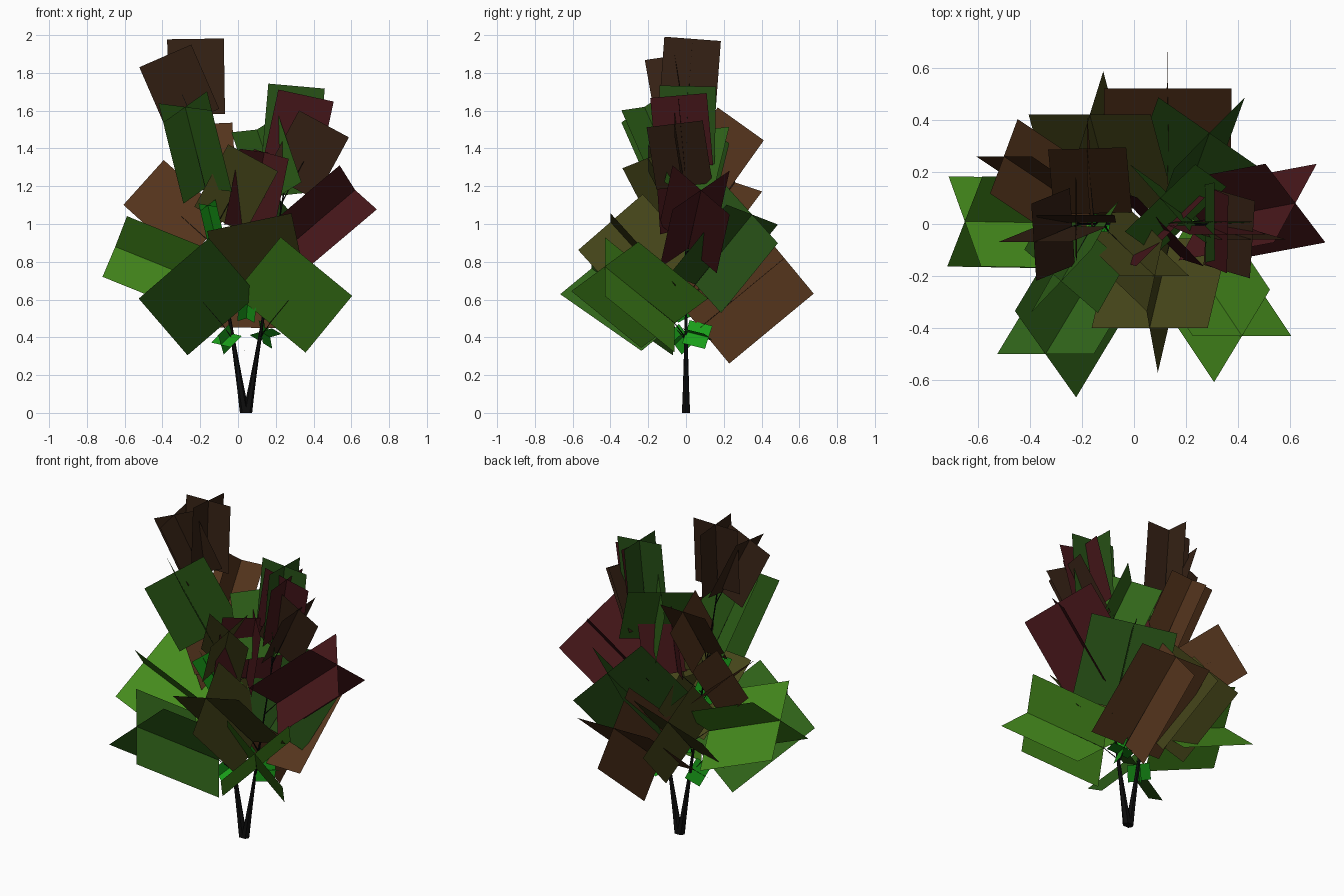
import bpy, bmesh
from mathutils import Vector, Matrix
from math import pi, cos, sin

if "Cube" in bpy.data.objects:
    bpy.data.objects.remove(bpy.data.objects["Cube"])

COLOURS = {
    "bark": (0.004, 0.004, 0.004), "dark": (0.035, 0.015, 0.007),
    "brown": (0.09, 0.035, 0.012), "red": (0.06, 0.008, 0.01),
    "olive": (0.06, 0.06, 0.01), "green": (0.03, 0.13, 0.01),
    "light": (0.06, 0.26, 0.012), "bright": (0.01, 0.35, 0.01),
    "deep": (0.02, 0.08, 0.008),
}
MATS = {}
for key, rgb in COLOURS.items():
    MATS[key] = bpy.data.materials.new(key)
    MATS[key].diffuse_color = (*rgb, 1)


def finish(name, bm, mat):
    me = bpy.data.meshes.new(name)
    bm.to_mesh(me)
    bm.free()
    me.materials.append(MATS[mat])
    bpy.context.collection.objects.link(bpy.data.objects.new(name, me))


def tube(name, path, radii, sides):
    """Tapered limb with horizontal rings along a path."""
    bm = bmesh.new()
    angles = [2 * pi * i / sides for i in range(sides)]
    rings = [[bm.verts.new(p + r * Vector((cos(a), sin(a), 0))) for a in angles]
             for p, r in zip(path, radii)]
    for a, b in zip(rings, rings[1:]):
        for i in range(sides):
            j = (i + 1) % sides
            bm.faces.new((a[i], a[j], b[j], b[i]))
    bm.faces.new(rings[0][::-1])
    bm.faces.new(rings[-1])
    finish(name, bm, "bark")


def limb(side, z):
    """Centre line of the forked trunk: two straight leaning limbs."""
    left, right = 0.035 - 0.16 * z, 0.05 + 0.165 * z
    x = {"L": left, "R": right, "M": (left + right) / 2}[side]
    return Vector((x, 0, z))


def leaf_cluster(name, base, tip, width, roll, mat):
    """Two flat leaf cards crossing at right angles on one axis."""
    axis = (tip - base).normalized()
    facing = Vector((1, 0, 0)) if roll == "side" else Vector((0, 1, 0))
    side = axis.cross(facing).normalized() * width / 2
    turn = pi / 4 if roll == "diagonal" else 0
    bm = bmesh.new()
    for k in range(2):
        s = Matrix.Rotation(turn + k * pi / 2, 3, axis) @ side
        bm.faces.new([bm.verts.new(v) for v in (base - s, base + s, tip + s, tip - s)])
    finish(name, bm, mat)


# forked trunk
for name, side, top in (("left_trunk", "L", 1.6), ("right_trunk", "R", 1.4)):
    heights = [top * (i / 7) ** 1.3 for i in range(8)]
    tube(name, [limb(side, z) for z in heights],
         [0.004 + 0.021 * (1 - z / top) ** 4 for z in heights], 6)

# foliage: limb, tip, rise from limb to tip, roll of the cards, colour
clusters = [
    # crown of left limb
    ("L", (-0.225, 0.035, 1.98), 0.40, "front", "dark"),
    ("L", (-0.385, -0.07, 1.89), 0.34, "front", "dark"),
    ("L", (-0.28, -0.22, 1.62), 0.43, "diagonal", "green"),
    ("L", (-0.18, 0.29, 1.53), 0.35, "side", "brown"),
    # crown of right limb
    ("R", (0.31, 0.01, 1.73), 0.41, "front", "deep"),
    ("R", (0.36, -0.04, 1.68), 0.38, "front", "red"),
    ("R", (0.455, -0.06, 1.53), 0.33, "front", "dark"),
    ("R", (0.10, 0.10, 1.50), 0.35, "diagonal", "green"),
    # middle
    ("L", (-0.50, 0.26, 1.22), 0.30, "front", "brown"),
    ("R", (0.62, 0.08, 1.18), 0.31, "diagonal", "red"),
    ("L", (0.08, -0.20, 1.35), 0.33, "front", "olive"),
    ("M", (0.14, -0.03, 1.38), 0.40, "diagonal", "red"),
    ("R", (0.29, 0.35, 1.05), 0.37, "diagonal", "deep"),
    ("R", (0.06, -0.40, 1.01), 0.38, "front", "olive"),
    ("L", (-0.17, 0.42, 0.90), 0.32, "front", "olive"),
    # low skirt
    ("L", (-0.65, 0.01, 0.88), 0.20, "diagonal", "light"),
    ("L", (-0.34, -0.50, 0.765), 0.30, "front", "green"),
    ("R", (0.415, -0.43, 0.775), 0.30, "front", "light"),
    ("R", (0.13, 0.52, 0.82), 0.37, "front", "brown"),
]
for i, (side, tip, rise, roll, mat) in enumerate(clusters, 1):
    tip = Vector(tip)
    root = limb(side, tip.z - rise)
    base = root + Vector((tip.x - root.x, tip.y, 0)) * 0.14
    width = 0.30 + 0.65 * max(0, 1.25 - tip.z)      # lower leaves are larger
    width = min(0.49, width * (1.25 if roll == "diagonal" else 1))
    leaf_cluster(f"leaf_cluster_{i}", base, tip, width, roll, mat)
    # twig from the limb into the cluster
    start = limb("L" if side == "M" else side, root.z - 0.08)
    tube(f"twig_{i}", (start, base, base.lerp(tip, 0.4)), (0.005, 0.003, 0.002), 3)

# small inner shoots
for i, (side, tip, rise) in enumerate([("M", (0.06, -0.08, 0.68), 0.18),
                                       ("L", (-0.09, -0.06, 0.36), -0.06),
                                       ("R", (0.17, 0.12, 0.40), -0.03),
                                       ("L", (-0.16, -0.12, 1.10), 0.25)], 1):
    tip = Vector(tip)
    leaf_cluster(f"inner_shoot_{i}", limb(side, tip.z - rise), tip, 0.13, "diagonal", "bright")

for m in bpy.data.materials:
    if m.users and not m.is_grease_pencil:
        m.use_nodes = True
        m.node_tree.nodes["Principled BSDF"].inputs["Base Color"].default_value = m.diffuse_color
